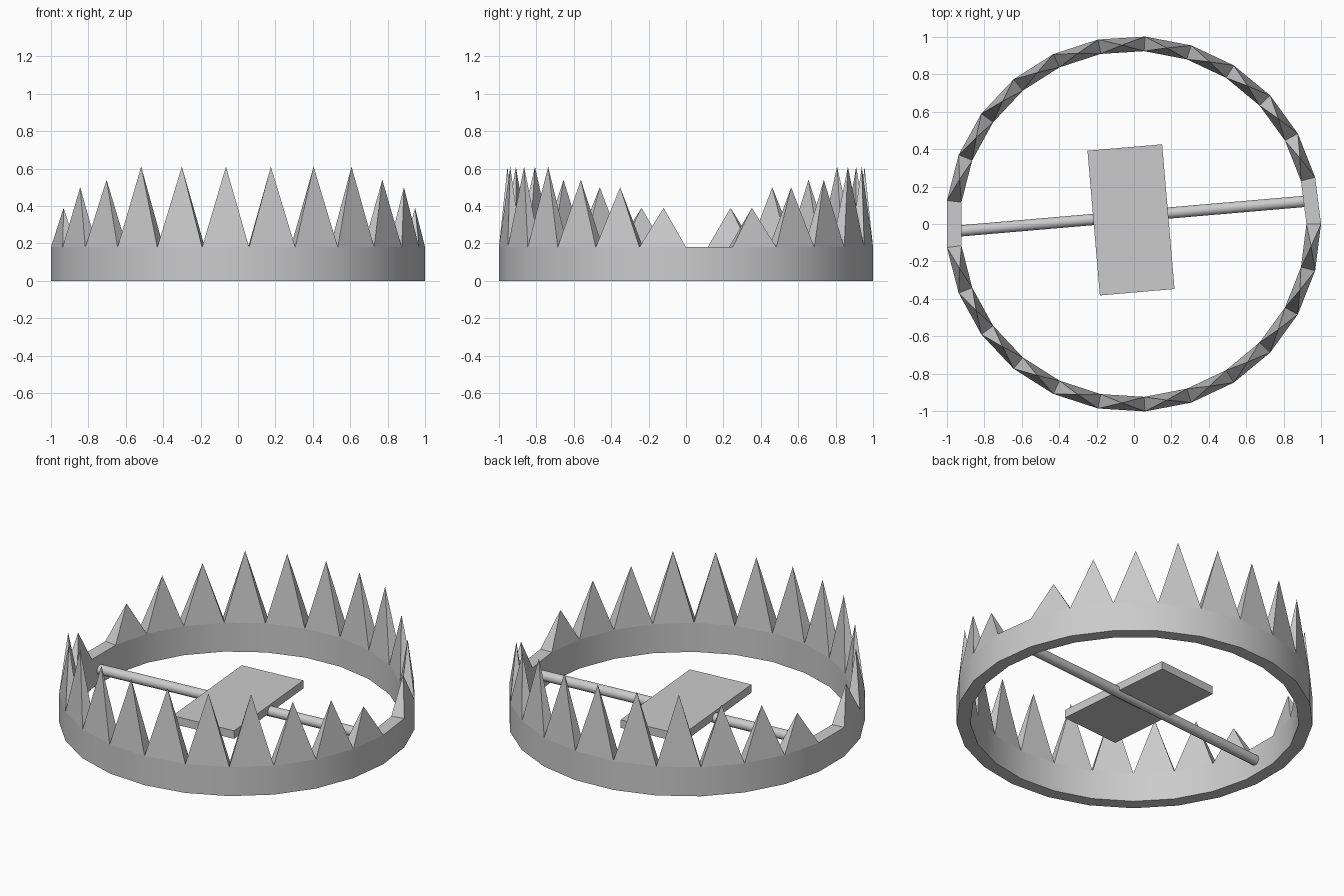
import bpy, bmesh
from math import cos, sin, pi, atan2, hypot, radians

if "Cube" in bpy.data.objects:
    bpy.data.objects.remove(bpy.data.objects["Cube"])

SIDES, R_OUT, R_IN, RIM, CX = 25, 1.002, 0.924, 0.18, -0.004


def finish(bm, name):
    bmesh.ops.recalc_face_normals(bm, faces=bm.faces)
    mesh = bpy.data.meshes.new(name)
    bm.to_mesh(mesh)
    bm.free()
    obj = bpy.data.objects.new(name, mesh)
    bpy.context.collection.objects.link(obj)
    return obj


# Tooth tip heights, rising from each hinge to the middle of the jaw
def jaw(count):
    ends = [0.39, 0.50, 0.54]
    return ends + [0.61] * (count - 6) + ends[::-1]


# One gap at segment 0, one at segment 12
tips = [None] + jaw(11) + [None] + jaw(12)

# Toothed ring: rectangular section, top quads poked up into spikes
bm = bmesh.new()
rings = []
for i in range(SIDES):
    a = 2 * pi * i / SIDES
    rings.append([bm.verts.new((CX + r * cos(a), r * sin(a), z))
                  for r, z in ((R_OUT, 0), (R_OUT, RIM), (R_IN, RIM), (R_IN, 0))])
tops = []
for i in range(SIDES):
    p, q = rings[i], rings[(i + 1) % SIDES]
    for k in range(4):
        n = (k + 1) % 4
        f = bm.faces.new((p[k], q[k], q[n], p[n]))
        f.smooth = k in (0, 2)
        if k == 1:
            tops.append(f)
bm.edges.ensure_lookup_table()
for f in tops:
    for e in f.edges:
        e.smooth = False
for f, tip in zip(tops, tips):
    if tip:
        poked = bmesh.ops.poke(bm, faces=[f])
        poked["verts"][0].co.z = tip
        for g in poked["faces"]:
            g.smooth = False
for e in bm.edges:
    if not all(f.smooth for f in e.link_faces):
        e.smooth = False
finish(bm, "toothed_ring")

# Cross rod spanning the ring
x0, y0, x1, y1 = -0.93, -0.037, 0.915, 0.121
bpy.ops.mesh.primitive_cylinder_add(
    vertices=16, radius=0.03, depth=hypot(x1 - x0, y1 - y0),
    location=((x0 + x1) / 2, (y0 + y1) / 2, 0.088),
    rotation=(0, pi / 2, atan2(y1 - y0, x1 - x0)))
rod = bpy.context.object
rod.name = "cross_rod"
bpy.ops.object.shade_smooth_by_angle(angle=radians(40))

# Trigger plate resting on the rod
bpy.ops.mesh.primitive_cube_add(size=1, location=(-0.016, 0.022, 0.105),
                                rotation=(0, 0, radians(4.9)))
plate = bpy.context.object
plate.name = "trigger_plate"
plate.scale = (0.4, 0.775, 0.05)
